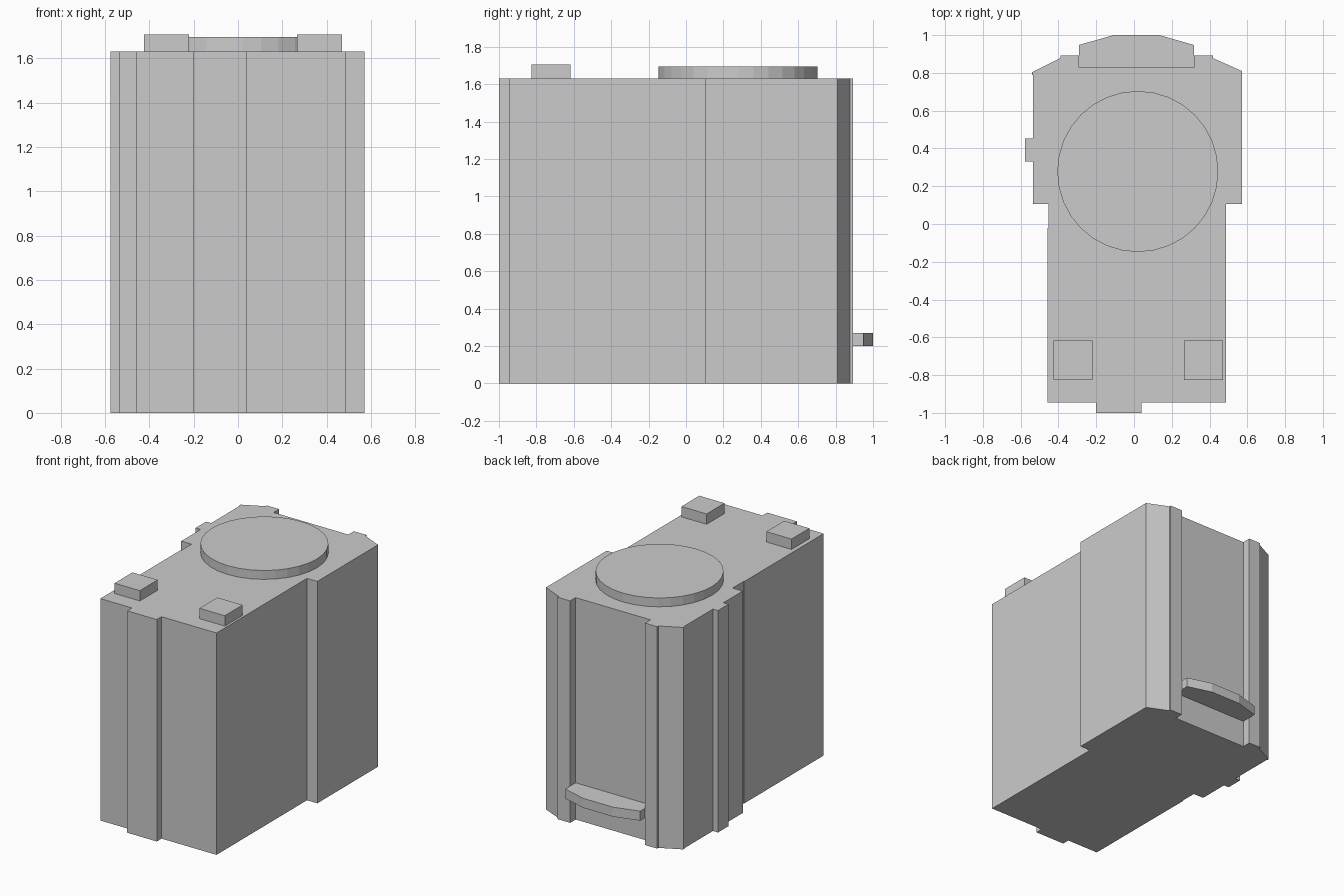
import bpy, bmesh, math

if "Cube" in bpy.data.objects:
    bpy.data.objects.remove(bpy.data.objects["Cube"])

def prism(name, outline, z0, z1):
    """Extrude a plan outline (counter-clockwise) from z0 to z1."""
    bm = bmesh.new()
    base = bm.faces.new([bm.verts.new((x, y, z0)) for x, y in outline])
    ext = bmesh.ops.extrude_face_region(bm, geom=[base], use_keep_orig=True)
    top = [v for v in ext["geom"] if isinstance(v, bmesh.types.BMVert)]
    bmesh.ops.translate(bm, verts=top, vec=(0, 0, z1 - z0))
    bmesh.ops.recalc_face_normals(bm, faces=bm.faces)
    mesh = bpy.data.meshes.new(name)
    bm.to_mesh(mesh)
    bm.free()
    ob = bpy.data.objects.new(name, mesh)
    bpy.context.collection.objects.link(ob)
    return ob

ROOF = 1.63

# Main building with front pilaster, wider rear wing and rear recess
building = [
    (-0.20, -0.945), (-0.20, -1.0), (0.04, -1.0), (0.04, -0.945),
    (0.487, -0.945), (0.487, 0.105), (0.571, 0.105), (0.571, 0.81),
    (0.418, 0.878), (0.418, 0.892), (0.317, 0.892), (0.317, 0.828),
    (-0.291, 0.828), (-0.291, 0.892), (-0.39, 0.892), (-0.39, 0.878),
    (-0.54, 0.803), (-0.54, 0.79), (-0.535, 0.79), (-0.535, 0.452),
    (-0.576, 0.452), (-0.576, 0.33), (-0.535, 0.33), (-0.535, 0.105),
    (-0.452, 0.105), (-0.452, -0.02), (-0.457, -0.02), (-0.457, -0.945),
]
prism("building_body", building, 0, ROOF)

# Canopy over the rear entrance
canopy = [(-0.291, 0.828), (0.317, 0.828), (0.317, 0.948),
          (0.135, 1.0), (-0.108, 1.0), (-0.291, 0.948)]
prism("rear_canopy", canopy, 0.20, 0.27)

# Round roof pad
N = 32
disc = [(0.02 + 0.426 * math.cos(2 * math.pi * i / N),
         0.278 + 0.426 * math.sin(2 * math.pi * i / N)) for i in range(N)]
prism("roof_disc", disc, ROOF, 1.695)

# Two rooftop units near the front
for side, x0 in (("left", -0.425), ("right", 0.265)):
    x1 = x0 + 0.205
    prism(f"roof_unit_{side}",
          [(x0, -0.825), (x1, -0.825), (x1, -0.618), (x0, -0.618)], ROOF, 1.706)
